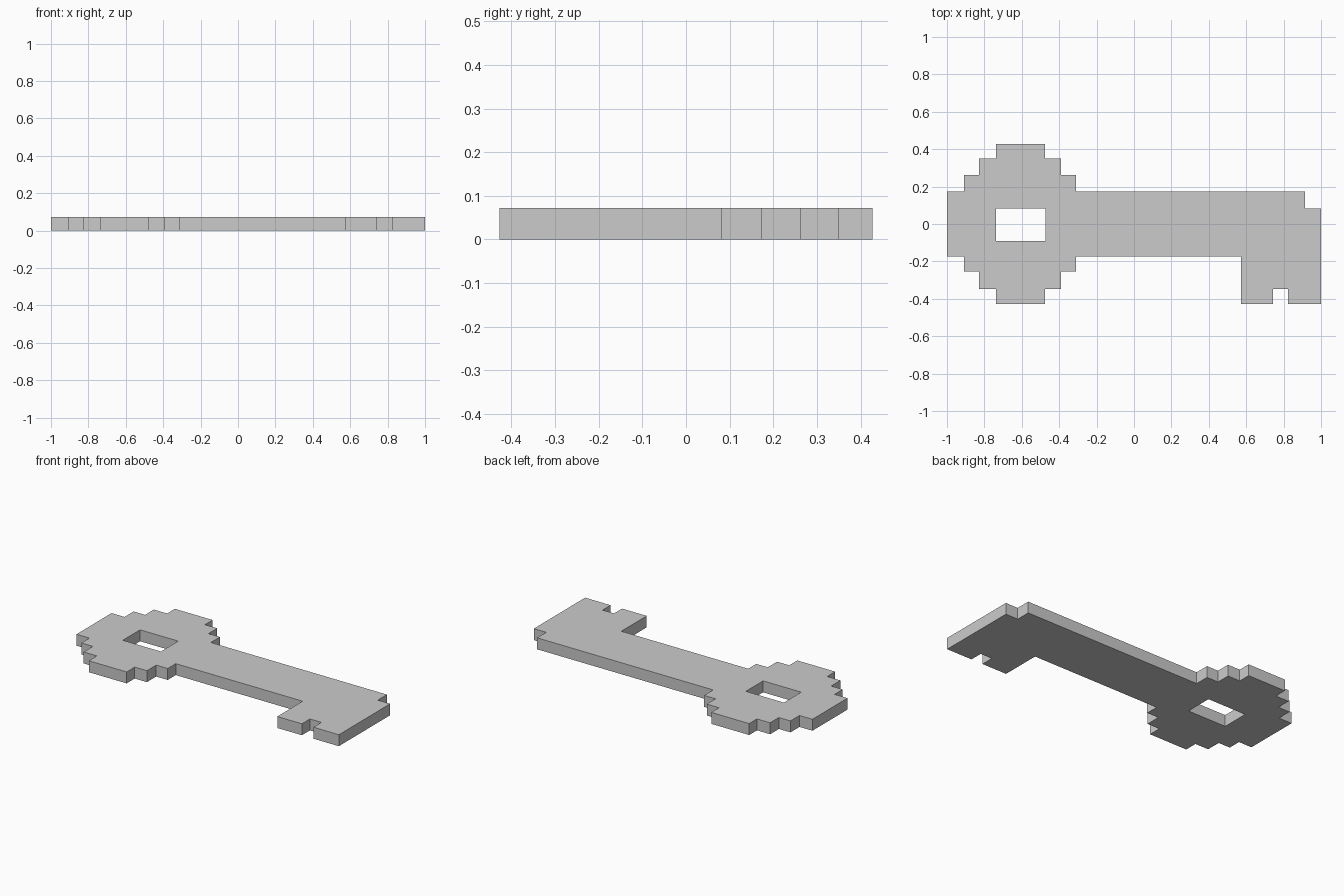
import bpy, bmesh

if "Cube" in bpy.data.objects:
    bpy.data.objects.remove(bpy.data.objects["Cube"])

THICK = 0.072


def staircase(start, moves):
    """Walk an axis-aligned outline: alternate new y / new x values."""
    pts = [start]
    x, y = start
    for axis, value in moves:
        x, y = (value, y) if axis == "x" else (x, value)
        pts.append((x, y))
    return pts


def stepped(xs, ys):
    """Pair up alternating moves: x then y."""
    return [m for x, y in zip(xs, ys) for m in (("x", x), ("y", y))]


# Outline, clockwise from the left end of the round bow
outline = staircase((-1, -0.175), [("y", 0.173)]
    + stepped((-0.91, -0.83, -0.738), (0.263, 0.35, 0.427))      # bow, upper left
    + stepped((-0.475, -0.39, -0.31), (0.35, 0.263, 0.173))      # bow, upper right
    + stepped((0.914, 1.0), (0.082, -0.427))                     # shaft and tip
    + stepped((0.823, 0.743, 0.572), (-0.347, -0.427, -0.175))   # teeth
    + stepped((-0.31, -0.39, -0.475), (-0.255, -0.347, -0.427))  # bow, lower right
    + stepped((-0.738, -0.83, -0.91), (-0.347, -0.255, -0.175)))  # bow, lower left

# Keyring hole
hole = [(-0.738, -0.09), (-0.473, -0.09), (-0.473, 0.082), (-0.738, 0.082)]

# Filled flat profile, extruded to the key's thickness
curve = bpy.data.curves.new("key_profile", "CURVE")
curve.dimensions = "2D"
curve.fill_mode = "BOTH"
curve.extrude = THICK / 2
for loop in (outline, hole):
    spline = curve.splines.new("POLY")
    spline.points.add(len(loop) - 1)
    for point, (x, y) in zip(spline.points, loop):
        point.co = (x, y, 0, 1)
    spline.use_cyclic_u = True

key = bpy.data.objects.new("key", curve)
bpy.context.collection.objects.link(key)
bpy.context.view_layer.objects.active = key
key.select_set(True)
bpy.ops.object.convert(target="MESH")
key = bpy.context.object
key.name = "key"

# Weld into one solid resting on the ground, with flat faces
bm = bmesh.new()
bm.from_mesh(key.data)
bmesh.ops.remove_doubles(bm, verts=bm.verts, dist=1e-4)
bmesh.ops.translate(bm, verts=bm.verts, vec=(0, 0, THICK / 2))
bmesh.ops.recalc_face_normals(bm, faces=bm.faces)
for face in bm.faces:
    face.smooth = False
bm.to_mesh(key.data)
bm.free()
